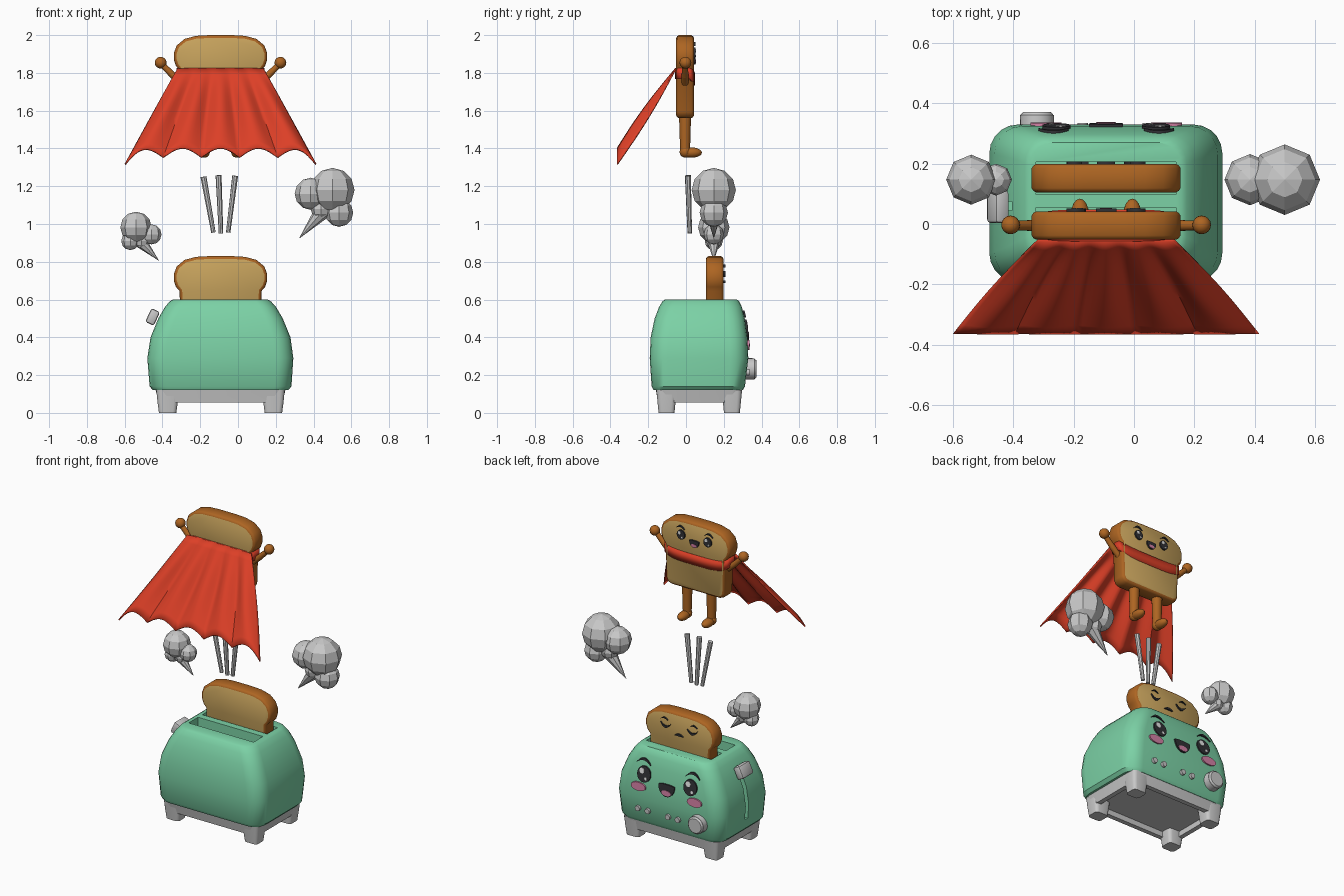
import bpy, bmesh, math
from mathutils import Vector, Matrix
from math import sin, cos, pi

if "Cube" in bpy.data.objects:
    bpy.data.objects.remove(bpy.data.objects["Cube"])

XC, YC = -0.0925, 0.07      # toaster / bread centre line


def material(name, r, g, b):
    m = bpy.data.materials.new(name)
    m.diffuse_color = (r, g, b, 1)
    m.use_nodes = True
    m.node_tree.nodes["Principled BSDF"].inputs["Base Color"].default_value = m.diffuse_color
    return m


TEAL = material("mint_green", 0.20, 0.64, 0.38)
GREY = material("light_grey", 0.58, 0.58, 0.58)
CRUST = material("crust_brown", 0.42, 0.13, 0.016)
CRUMB = material("crumb_tan", 0.58, 0.37, 0.11)
RED = material("cape_red", 0.72, 0.05, 0.02)
DARK = material("charcoal", 0.03, 0.03, 0.035)
PINK = material("pink", 0.66, 0.22, 0.38)
WHITE = material("white", 0.9, 0.9, 0.9)


def make(name, bm, *mats, smooth=35):
    bmesh.ops.recalc_face_normals(bm, faces=bm.faces)
    me = bpy.data.meshes.new(name)
    bm.to_mesh(me)
    bm.free()
    ob = bpy.data.objects.new(name, me)
    bpy.context.collection.objects.link(ob)
    for m in mats:
        me.materials.append(m)
    bpy.ops.object.select_all(action='DESELECT')
    ob.select_set(True)
    bpy.context.view_layer.objects.active = ob
    if smooth:
        bpy.ops.object.shade_smooth_by_angle(angle=math.radians(smooth))
    return ob


def ball(bm, c, r, seg=16, rings=10, scale=(1, 1, 1)):
    bmesh.ops.create_uvsphere(bm, u_segments=seg, v_segments=rings, radius=r,
                              matrix=Matrix.Translation(c) @ Matrix.Diagonal((*scale, 1)))


def rod(bm, p, q, r1, r2, seg=16):
    p, q = Vector(p), Vector(q)
    m = Matrix.Translation((p + q) / 2) @ (q - p).to_track_quat('Z', 'Y').to_matrix().to_4x4()
    bmesh.ops.create_cone(bm, cap_ends=True, segments=seg, radius1=r1, radius2=r2,
                          depth=(q - p).length, matrix=m)


def box(bm, x0, x1, y0, y1, z0, z1):
    m = Matrix.Translation(((x0 + x1) / 2, (y0 + y1) / 2, (z0 + z1) / 2))
    return bmesh.ops.create_cube(bm, size=1, matrix=m @ Matrix.Diagonal((x1 - x0, y1 - y0, z1 - z0, 1)))


def loft(bm, sections, n=6):
    """Stack of rounded rectangles: (z, x0, x1, y0, y1, corner radius)."""
    rows = []
    for z, x0, x1, y0, y1, r in sections:
        row = []
        for k, (cx, cy) in enumerate(((x1 - r, y1 - r), (x0 + r, y1 - r), (x0 + r, y0 + r), (x1 - r, y0 + r))):
            for i in range(n):
                a = (k + i / (n - 1)) * pi / 2
                row.append(bm.verts.new((cx + r * cos(a), cy + r * sin(a), z)))
        rows.append(row)
    for a, b in zip(rows, rows[1:]):
        for i in range(len(a)):
            j = (i + 1) % len(a)
            bm.faces.new((a[i], a[j], b[j], b[i]))
    bm.faces.new(rows[0])
    bm.faces.new(rows[-1])


def cut(ob, bm):
    cutter = make("cutter", bm, ob.data.materials[0], smooth=0)
    cutter.hide_render = True
    bpy.context.view_layer.objects.active = ob
    mod = ob.modifiers.new("cut", 'BOOLEAN')
    mod.operation, mod.solver, mod.object = 'DIFFERENCE', 'EXACT', cutter
    bpy.ops.object.modifier_apply(modifier="cut")
    bpy.data.objects.remove(cutter)


# Toaster body with two bread slots and a lever groove
BODY = [(0.12, -0.45, 0.265, -0.172, 0.30, 0.08), (0.14, -0.468, 0.283, -0.182, 0.312, 0.09),
        (0.29, -0.48, 0.293, -0.192, 0.33, 0.095), (0.40, -0.463, 0.278, -0.187, 0.325, 0.095),
        (0.50, -0.422, 0.237, -0.166, 0.311, 0.09), (0.56, -0.387, 0.202, -0.143, 0.296, 0.085),
        (0.59, -0.362, 0.175, -0.125, 0.282, 0.08), (0.60, -0.345, 0.158, -0.112, 0.27, 0.075)]
bm = bmesh.new()
loft(bm, BODY)
body = make("toaster_body", bm, TEAL)
bm = bmesh.new()
box(bm, XC - 0.232, XC + 0.232, -0.04, 0.055, 0.35, 0.7)
box(bm, XC - 0.232, XC + 0.232, 0.098, 0.205, 0.35, 0.7)
box(bm, -0.6, -0.405, 0.045, 0.075, 0.2, 0.53)
cut(body, bm)

# Base skirt, hollow below, and four tapered feet
bm = bmesh.new()
loft(bm, [(0.055, -0.42, 0.235, -0.148, 0.288, 0.05), (0.125, -0.437, 0.252, -0.16, 0.298, 0.05)])
base = make("base_skirt", bm, GREY)
bm = bmesh.new()
box(bm, -0.39, 0.205, -0.118, 0.258, 0.0, 0.09)
cut(base, bm)
for sx in (-1, 1):
    for sy in (-1, 1):
        bm = bmesh.new()
        cx, cy = XC + sx * 0.28, YC + sy * 0.173
        loft(bm, [(0, cx - 0.046, cx + 0.046, cy - 0.042, cy + 0.042, 0.02),
                  (0.06, cx - 0.054, cx + 0.054, cy - 0.048, cy + 0.048, 0.022),
                  (0.122, cx - 0.06, cx + 0.06, cy - 0.054, cy + 0.054, 0.025)], 4)
        make("base_foot", bm, GREY)

# Lever, knob and buttons
bm = bmesh.new()
box(bm, -0.025, 0.025, -0.055, 0.055, -0.04, 0.04)
bmesh.ops.bevel(bm, geom=bm.edges[:], offset=0.012, segments=2, affect='EDGES', profile=0.5)
bm.transform(Matrix.Translation((-0.452, 0.058, 0.508)) @ Matrix.Rotation(math.radians(25), 4, 'Y'))
make("lever", bm, GREY)
bm = bmesh.new()
rod(bm, (-0.322, 0.30, 0.233), (-0.322, 0.362, 0.233), 0.058, 0.056, 20)
rod(bm, (-0.322, 0.36, 0.233), (-0.322, 0.372, 0.233), 0.056, 0.046, 20)
make("knob", bm, GREY)
for x in (0.115, 0.045, -0.1, -0.17):
    bm = bmesh.new()
    rod(bm, (x, 0.31, 0.215), (x, 0.335, 0.215), 0.019, 0.017, 12)
    make("button", bm, GREY)


# Bread slices: crust outline with crumb-coloured flat faces
HALF = [(0.17, 0), (0.197, 0.01), (0.21, 0.035), (0.217, 0.255), (0.236, 0.277), (0.247, 0.31),
        (0.247, 0.345), (0.232, 0.385), (0.19, 0.42), (0.13, 0.436), (0.06, 0.44)]


def bread(name, y, z):
    bm = bmesh.new()
    pts = HALF + [(-a, b) for a, b in reversed(HALF)]
    f = bm.faces.new([bm.verts.new((XC + a, y - 0.033, z + b)) for a, b in pts])
    ext = bmesh.ops.extrude_face_region(bm, geom=[f])
    bmesh.ops.translate(bm, vec=(0, 0.066, 0), verts=[v for v in ext['geom'] if isinstance(v, bmesh.types.BMVert)])
    bmesh.ops.recalc_face_normals(bm, faces=bm.faces)
    for t, d in ((0.006, 0.009), (0.009, 0.005)):
        caps = [f for f in bm.faces if abs(f.normal.y) > 0.99]
        bmesh.ops.inset_individual(bm, faces=caps, thickness=t, depth=d)
    bm.normal_update()
    for f in bm.faces:
        f.material_index = int(abs(f.normal.y) > 0.99)
    make(name, bm, CRUST, CRUMB, smooth=40)


bread("sleeping_toast", 0.152, 0.39)
bread("hero_toast", -0.005, 1.56)


# Thin face plates: strips between an upper and a lower edge, laid on a surface y(z)
def plate(name, top, bot, surf, lift, mat):
    bm = bmesh.new()
    rows = [[bm.verts.new((x, surf(z) + l, z)) for x, z in e] for l in (lift, lift - 0.0095) for e in (top, bot)]
    a, b, c, d = rows
    for i in range(len(a) - 1):
        for p, q in ((a, b), (b, d), (d, c), (c, a)):
            bm.faces.new((p[i], p[i + 1], q[i + 1], q[i]))
    for i in (0, -1):
        bm.faces.new((a[i], b[i], d[i], c[i]))
    make(name, bm, mat)


def lens(name, cx, cz, rx, up, down, surf, lift, mat, n=14):
    ang = [0.12 + (pi - 0.24) * i / n for i in range(n + 1)]
    plate(name, [(cx - rx * cos(t), cz + up * sin(t)) for t in ang],
          [(cx - rx * cos(t), cz - down * sin(t)) for t in ang], surf, lift, mat)


def arc(name, cx, cz, rx, rise, w, surf, n=10):
    us = [-1 + 2 * i / n for i in range(n + 1)]
    edge = lambda s: [(cx + rx * u, cz + rise * (0.5 - u * u) + s * w * (1.15 - u * u)) for u in us]
    plate(name, edge(1), edge(-1), surf, 0.009, DARK)


def body_y(z):
    for a, b in zip(BODY, BODY[1:]):
        if z <= b[0]:
            return a[4] + (b[4] - a[4]) * (z - a[0]) / (b[0] - a[0])
    return BODY[-1][4]


def happy_face(name, cz, dx, k, surf):
    for s in (-1, 1):
        x = XC + s * dx
        lens(name + "_eye", x, cz, 0.047 * k, 0.05 * k, 0.05 * k, surf, 0.009, DARK)
        lens(name + "_eye_glint", x + 0.014 * k, cz + 0.02 * k, 0.017 * k, 0.017 * k, 0.017 * k, surf, 0.011, WHITE)
        lens(name + "_eye_spark", x - 0.016 * k, cz - 0.024 * k, 0.009 * k, 0.009 * k, 0.009 * k, surf, 0.011, WHITE)
        arc(name + "_brow", x + s * 0.01 * k, cz + 0.075 * k, 0.05 * k, 0.028 * k, 0.006 * k, surf)
    lens(name + "_mouth", XC, cz - 0.03 * k, 0.057 * k, 0.008 * k, 0.07 * k, surf, 0.009, DARK)
    lens(name + "_tongue", XC, cz - 0.075 * k, 0.033 * k, 0.016 * k, 0.018 * k, surf, 0.011, PINK)


happy_face("toaster", 0.445, 0.165, 1.0, body_y)
happy_face("hero", 1.905, 0.095, 0.6, lambda z: 0.042)
for s in (-1, 1):
    lens("toaster_cheek", XC + s * 0.2, 0.36, 0.052, 0.027, 0.027, body_y, 0.0095, PINK)
    arc("sleeping_eye", XC + s * 0.095, 0.737, 0.036, -0.024, 0.006, lambda z: 0.199)
    arc("sleeping_brow", XC + s * 0.105, 0.775, 0.025, 0.012, 0.003, lambda z: 0.199)
arc("sleeping_mouth", XC, 0.692, 0.03, 0.006, 0.006, lambda z: 0.199)

# Hero limbs
for s in (-1, 1):
    bm = bmesh.new()
    rod(bm, (XC + s * 0.19, -0.005, 1.735), (XC + s * 0.25, -0.005, 1.785), 0.02, 0.018)
    ball(bm, (XC + s * 0.25, -0.005, 1.785), 0.018)
    rod(bm, (XC + s * 0.25, -0.005, 1.785), (XC + s * 0.315, -0.005, 1.85), 0.018, 0.015)
    ball(bm, (XC + s * 0.317, -0.003, 1.854), 0.031)
    make("hero_arm", bm, CRUST)
    bm = bmesh.new()
    x = XC + s * 0.087
    rod(bm, (x, -0.005, 1.38), (x, -0.005, 1.58), 0.026, 0.032)
    ball(bm, (x, -0.003, 1.382), 0.031)
    ball(bm, (x, 0.03, 1.378), 0.03, scale=(1, 1.8, 0.9))
    make("hero_leg", bm, CRUST)

# Scarf wrapped round the slice, drooping on the face side
bm = bmesh.new()
N, rows = 48, [[], []]
for i in range(N):
    t = 2 * pi * i / N
    sgn = lambda v, e: math.copysign(abs(v) ** e, v)
    x, y = XC + 0.232 * sgn(cos(t), 0.5), -0.005 + 0.053 * sgn(sin(t), 0.35)
    droop = 0.035 * max(0, sin(t)) ** 1.5
    rows[0].append(bm.verts.new((x, y, 1.826 - droop * 0.8)))
    rows[1].append(bm.verts.new((x, y, 1.768 - droop)))
for i in range(N):
    j = (i + 1) % N
    bm.faces.new((rows[0][i], rows[0][j], rows[1][j], rows[1][i]))
scarf = make("scarf", bm, RED, smooth=50)
scarf.modifiers.new("thick", 'SOLIDIFY').thickness = 0.012

# Flared cape with soft folds and a scalloped hem
bm = bmesh.new()
NU, NV, grid = 50, 12, []
for i in range(NU + 1):
    u, col = i / NU, []
    hem = 1.352 + 0.048 * abs(sin(5 * pi * u)) - 0.037 * abs(2 * u - 1) ** 8
    for j in range(NV + 1):
        v = j / NV
        x = XC + (2 * u - 1) * (0.228 + 0.277 * v)
        y = -0.055 - 0.308 * v + 0.014 * cos(10 * pi * u) * sin(pi * v)
        col.append(bm.verts.new((x, y, 1.822 + (hem - 1.822) * v)))
    grid.append(col)
for a, b in zip(grid, grid[1:]):
    for j in range(NV):
        bm.faces.new((a[j], b[j], b[j + 1], a[j + 1]))
cape = make("cape", bm, RED, smooth=50)
mod = cape.modifiers.new("thick", 'SOLIDIFY')
mod.thickness, mod.offset = 0.008, 0

# Launch streaks
for (x0, z0), (x1, z1) in (((-0.183, 1.25), (-0.13, 0.955)), ((-0.103, 1.258), (-0.09, 0.95)), ((-0.015, 1.255), (-0.052, 0.955))):
    bm = bmesh.new()
    rod(bm, (x1, 0.02, z1), (x0, 0.01, z0), 0.012, 0.016, 8)
    make("launch_streak", bm, GREY)

# Low-poly steam puffs, each with a pointed tail
PY = 0.147
for name, balls, base_pt, tip, r in (
        ("steam_puff_right", ((0.5, 1.18, 0.117), (0.385, 1.16, 0.085), (0.535, 1.06, 0.075), (0.44, 1.08, 0.055)),
         (0.45, 1.07), (0.325, 0.925), 0.045),
        ("steam_puff_left", ((-0.54, 0.982, 0.083), (-0.458, 0.945, 0.053), (-0.57, 0.91, 0.048), (-0.51, 0.91, 0.04)),
         (-0.515, 0.905), (-0.42, 0.807), 0.034)):
    bm = bmesh.new()
    for x, z, rad in balls:
        ball(bm, (x, PY, z), rad, 8, 6)
    rod(bm, (base_pt[0], PY, base_pt[1]), (tip[0], PY, tip[1]), r, 0.001, 8)
    make(name, bm, GREY, smooth=0)
